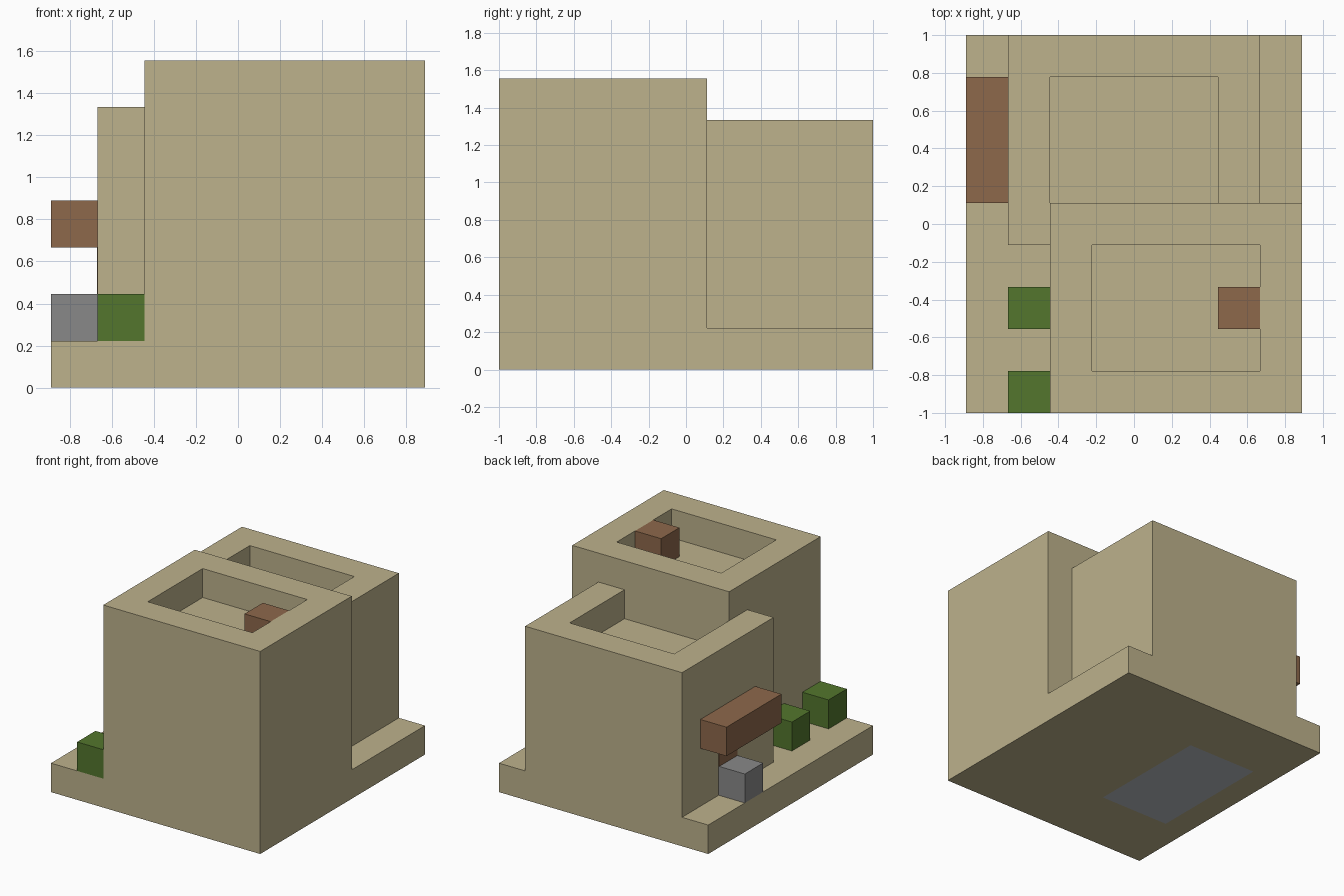
import bpy
import bmesh

cube = bpy.data.objects.get("Cube")
if cube:
    bpy.data.objects.remove(cube, do_unlink=True)

U = 2 / 9  # one block of the building grid


def linear(c):
    c /= 255
    return c / 12.92 if c <= 0.04045 else ((c + 0.055) / 1.055) ** 2.4


def material(name, r, g, b):
    mat = bpy.data.materials.new(name)
    mat.use_nodes = True
    col = (linear(r), linear(g), linear(b), 1)
    mat.diffuse_color = col
    mat.node_tree.nodes["Principled BSDF"].inputs["Base Color"].default_value = col
    return mat


sand = material("sandstone", 189, 178, 140)
wood = material("brown_wood", 141, 104, 75)
leaf = material("leaf_green", 83, 118, 45)
stone = material("grey_stone", 137, 137, 137)
pale = material("pale_blue_grey", 185, 190, 196)


def box(name, mat, x, y, z):
    """Box from (min, max) ranges given in grid blocks."""
    bm = bmesh.new()
    bmesh.ops.create_cube(bm, size=1)
    for v in bm.verts:
        v.co = [r[1 if c > 0 else 0] * U for c, r in zip(v.co, (x, y, z))]
    mesh = bpy.data.meshes.new(name)
    bm.to_mesh(mesh)
    bm.free()
    mesh.materials.append(mat)
    obj = bpy.data.objects.new(name, mesh)
    bpy.context.collection.objects.link(obj)
    return obj


def combine(target, tool, operation):
    mod = target.modifiers.new(operation, "BOOLEAN")
    mod.operation = operation
    mod.solver = "EXACT"
    mod.object = tool
    bpy.context.view_layer.objects.active = target
    bpy.ops.object.modifier_apply(modifier=mod.name)
    bpy.data.objects.remove(tool, do_unlink=True)


# House: ground slab joined with the back and front blocks
house = box("house", sand, (-4, 4), (-4.5, 4.5), (0, 1))
combine(house, box("back_block", sand, (-3, 3), (-0.5, 4.5), (0, 6)), "UNION")
combine(house, box("front_block", sand, (-2, 4), (-4.5, 0.5), (0, 7)), "UNION")

# Sunken roof terraces
combine(house, box("front_terrace", sand, (-1, 3), (-3.5, -0.5), (6, 8)), "DIFFERENCE")
combine(house, box("back_terrace", sand, (-2, 2), (0.5, 3.5), (5, 6.5)), "DIFFERENCE")

# Pale panel let into the underside
panel_x, panel_y, thick = (-3.12, -0.5), (-2.14, 2.22), 0.02
combine(house, box("panel_pocket", sand, panel_x, panel_y, (-1, thick)), "DIFFERENCE")
box("underside_panel", pale, panel_x, panel_y, (0, thick))

# Roof crate, door, awning and doorstep
box("roof_crate", wood, (2, 3), (-2.5, -1.5), (6, 7))
box("door", wood, (-3.02, -3), (1.5, 2.5), (2, 3))
box("awning", wood, (-4, -3), (0.5, 3.5), (3, 4))
box("doorstep", stone, (-4, -3), (1.5, 2.5), (1, 2))

# Bushes along the side wall
for name, y in (("front_bush", -4.5), ("back_bush", -2.5)):
    box(name, leaf, (-3, -2), (y, y + 1), (1, 2))
